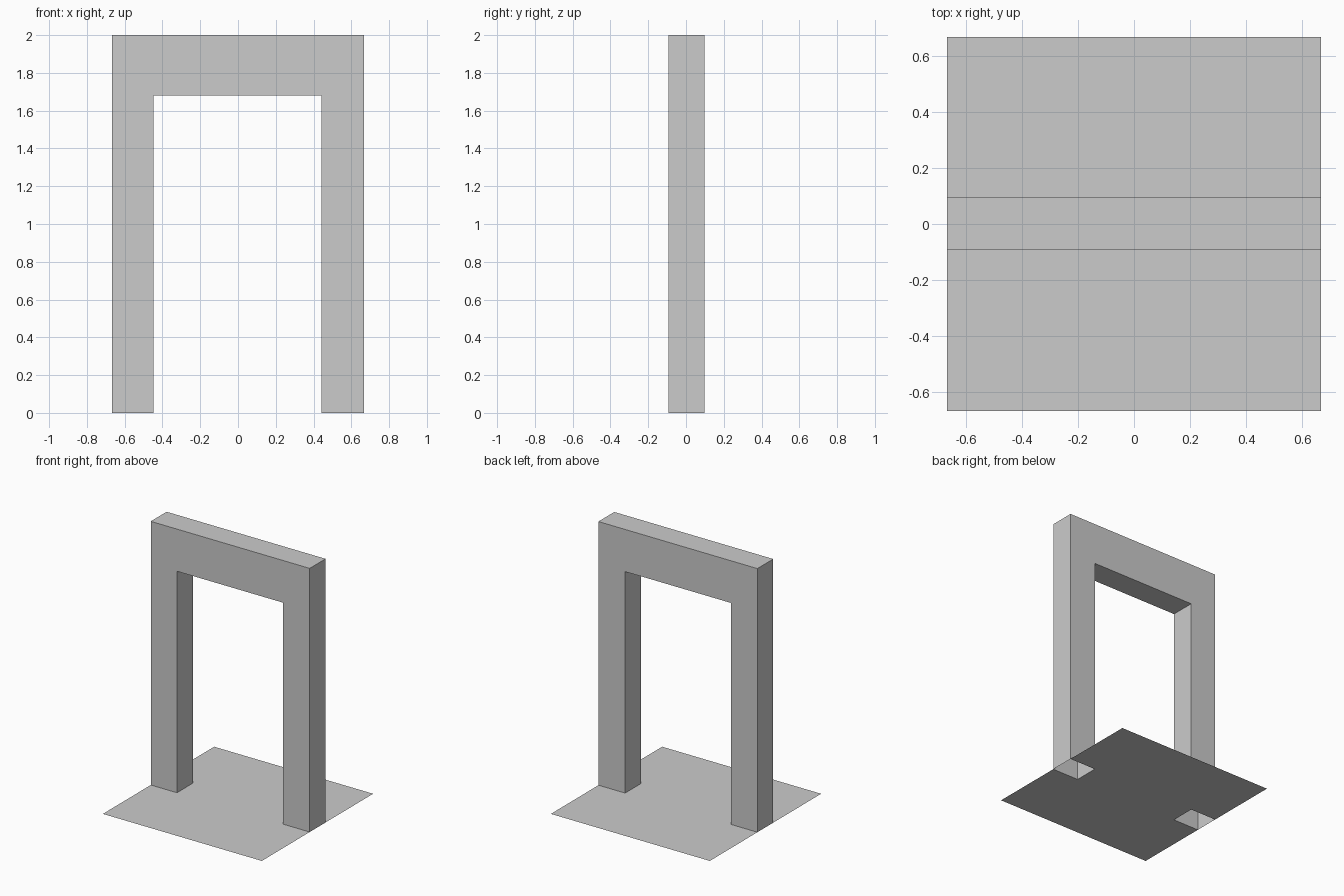
import bpy, bmesh

if "Cube" in bpy.data.objects:
    bpy.data.objects.remove(bpy.data.objects["Cube"])

W = 0.667                  # half width
IL, IR = -0.447, 0.443     # sides of the opening
YF, YB = -0.093, 0.097     # front and back of the frame
H, LINTEL = 2.0, 1.68


def make_object(name, bm):
    mesh = bpy.data.meshes.new(name)
    bm.to_mesh(mesh)
    bm.free()
    obj = bpy.data.objects.new(name, mesh)
    bpy.context.collection.objects.link(obj)
    return obj


# Door frame: arch profile extruded through its depth, legs open underneath
profile = [(-W, 0), (IL, 0), (IL, LINTEL), (IR, LINTEL),
           (IR, 0), (W, 0), (W, H), (-W, H)]
bm = bmesh.new()
face = bm.faces.new([bm.verts.new((x, YF, z)) for x, z in profile])
ext = bmesh.ops.extrude_face_region(bm, geom=[face], use_keep_orig=True)
moved = [v for v in ext["geom"] if isinstance(v, bmesh.types.BMVert)]
bmesh.ops.translate(bm, verts=moved, vec=(0, YB - YF, 0))
bmesh.ops.recalc_face_normals(bm, faces=bm.faces[:])
feet = [f for f in bm.faces if all(v.co.z < 1e-5 for v in f.verts)]
bmesh.ops.delete(bm, geom=feet, context='FACES_ONLY')
make_object("door_frame", bm)

# Floor: thin sheet with the leg footprints left open
bm = bmesh.new()
for x0, x1, y0, y1 in [(-W, W, -W, YF), (IL, IR, YF, YB), (-W, W, YB, W)]:
    xs = sorted({x0, IL, IR, x1})
    for a, b in zip(xs, xs[1:]):
        bm.faces.new([bm.verts.new((x, y, 0)) for x, y in
                      [(a, y0), (b, y0), (b, y1), (a, y1)]])
bmesh.ops.remove_doubles(bm, verts=bm.verts[:], dist=1e-5)
make_object("floor_sheet", bm)
